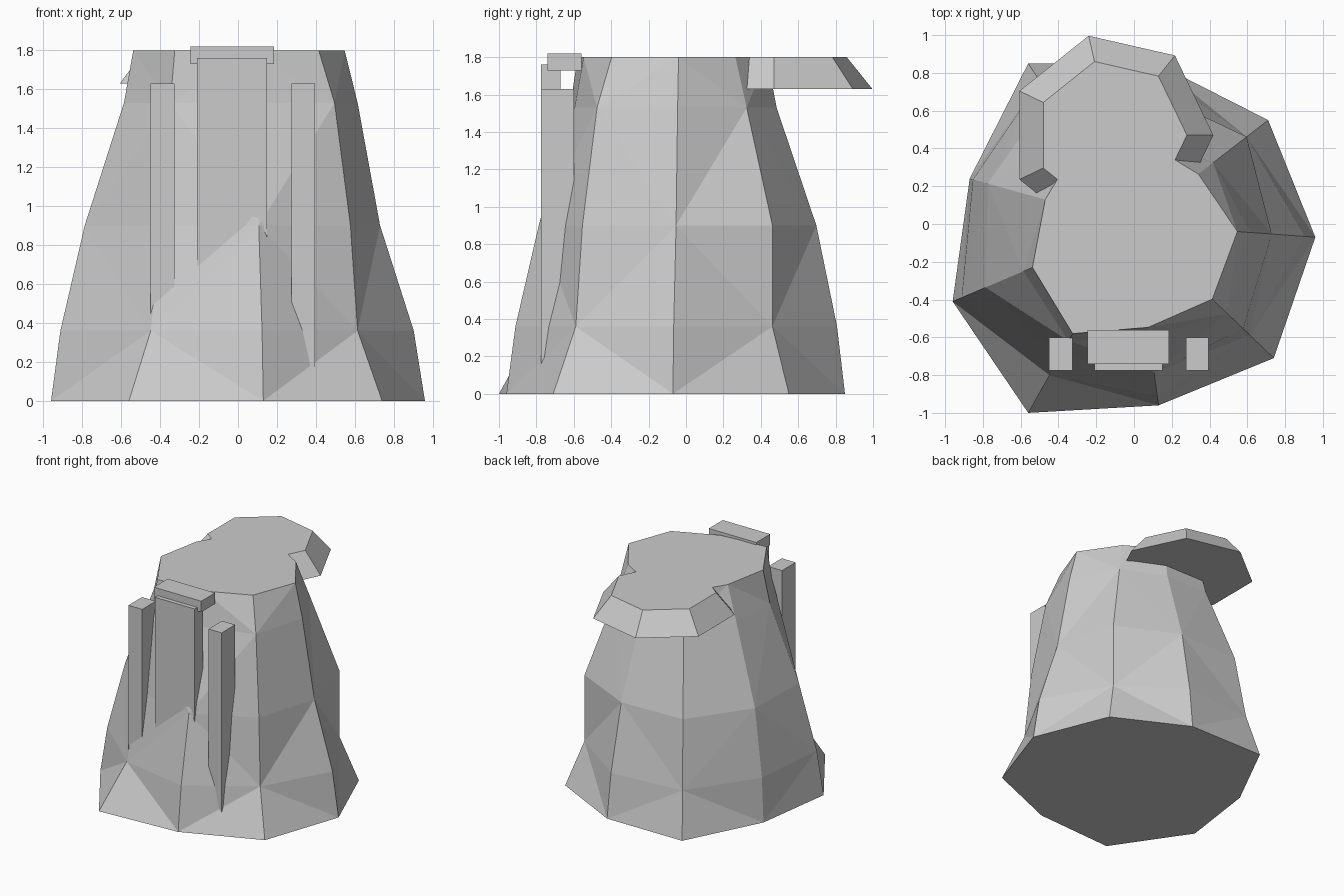
import bpy
import bmesh
import math

cube = bpy.data.objects.get("Cube")
if cube:
    bpy.data.objects.remove(cube, do_unlink=True)

stone = bpy.data.materials.new("grey_stone")
stone.use_nodes = True
GREY = (0.6, 0.6, 0.6, 1.0)
stone.diffuse_color = GREY
stone.node_tree.nodes["Principled BSDF"].inputs["Base Color"].default_value = GREY


def finish(bm, name):
    """Turn a bmesh into a flat shaded stone object."""
    bmesh.ops.recalc_face_normals(bm, faces=bm.faces)
    mesh = bpy.data.meshes.new(name)
    bm.to_mesh(mesh)
    bm.free()
    mesh.materials.append(stone)
    obj = bpy.data.objects.new(name, mesh)
    bpy.context.collection.objects.link(obj)
    return obj


def block(name, x_range, y_range, z_range):
    """Box between the given limits on each axis."""
    bm = bmesh.new()
    bmesh.ops.create_cube(bm, size=1)
    for vert in bm.verts:
        for axis, (low, high) in enumerate((x_range, y_range, z_range)):
            vert.co[axis] = high if vert.co[axis] > 0 else low
    return finish(bm, name)


# Rock body: each ridge has a foot point and the scale of that point per level
LEVELS = (0, 0.36, 0.9, 1.53, 1.8)
RIDGES = (
    (-0.96, -0.41, 0.95, 0.82, 0.61, 0.56),
    (-0.56, -1.0, 0.8, 0.7, 0.62, 0.58),
    (0.13, -0.96, 0.95, 0.82, 0.62, 0.57),
    (0.74, -0.71, 0.83, 0.78, 0.67, 0.56),
    (0.96, -0.07, 0.94, 0.76, 0.64, 0.57),
    (0.71, 0.55, 0.84, 0.84, 0.59, 0.48),
    (0.12, 0.85, 0.95, 0.82, 0.57, 0.51),
    (-0.56, 0.85, 0.89, 0.8, 0.57, 0.51),
    (-0.87, 0.24, 0.98, 0.89, 0.65, 0.54),
)


def build_rock():
    bm = bmesh.new()
    rings = []
    for level, z in enumerate(LEVELS):
        ring = []
        for x, y, *scales in RIDGES:
            s = scales[level - 1] if level else 1
            ring.append(bm.verts.new((x * s, y * s, z)))
        rings.append(ring)
    count = len(RIDGES)
    # Facets alternate their diagonals like a checkerboard
    for level in range(len(LEVELS) - 1):
        low, high = rings[level], rings[level + 1]
        for i in range(count):
            j = (i + 1) % count
            a, b, c, d = low[i], low[j], high[j], high[i]
            if (i + level) % 2 == 0:
                triangles = ((a, b, c), (a, c, d))
            else:
                triangles = ((a, b, d), (b, c, d))
            for triangle in triangles:
                bm.faces.new(triangle)
    bm.faces.new(rings[-1])
    bm.faces.new(rings[0][::-1])
    return finish(bm, "rock_body")


build_rock()

# Overhanging ledge at the back: a seven sided tapered slab
bm = bmesh.new()
bmesh.ops.create_cone(bm, cap_ends=True, segments=7, radius1=0.54, radius2=0.4, depth=0.17)
low_vert = max(bm.verts, key=lambda v: v.co.x)
turn = -math.atan2(low_vert.co.y, low_vert.co.x)
cos_t, sin_t = math.cos(turn), math.sin(turn)
for v in bm.verts:
    x, y, z = v.co
    v.co = (x * cos_t - y * sin_t - 0.12, x * sin_t + y * cos_t + 0.47, z + 1.715)
finish(bm, "rear_ledge")

# Front pillars and the cap stone over the middle one
block("right_pillar", (-0.45, -0.325), (-0.775, -0.6), (0.02, 1.63))
block("left_pillar", (0.275, 0.395), (-0.775, -0.6), (0.02, 1.63))
block("middle_pillar", (-0.21, 0.15), (-0.775, -0.67), (0.02, 1.76))
block("cap_stone", (-0.245, 0.185), (-0.74, -0.56), (1.73, 1.82))
